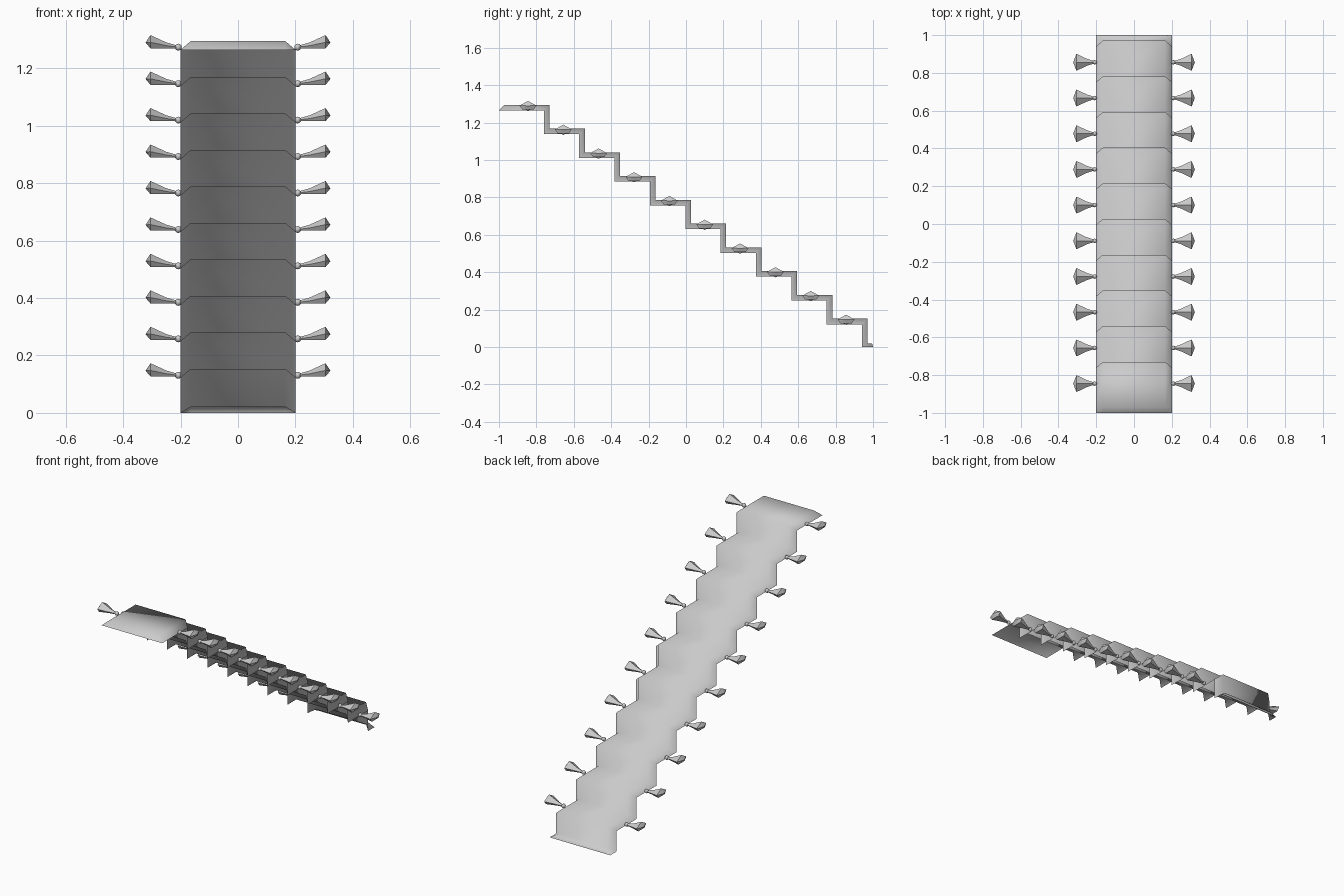
import bpy, bmesh
from mathutils import Matrix

if "Cube" in bpy.data.objects:
    bpy.data.objects.remove(bpy.data.objects["Cube"], do_unlink=True)

STEPS, GOING, RISE = 10, 0.189, 0.127

grey = bpy.data.materials.new("light_grey")
grey.use_nodes = True
grey.diffuse_color = (0.6, 0.6, 0.6, 1)
grey.node_tree.nodes["Principled BSDF"].inputs["Base Color"].default_value = (0.6, 0.6, 0.6, 1)


def finish(bm, name):
    mesh = bpy.data.meshes.new(name)
    bm.to_mesh(mesh)
    bm.free()
    mesh.materials.append(grey)
    obj = bpy.data.objects.new(name, mesh)
    bpy.context.collection.objects.link(obj)
    return obj


def loft(bm, rows):
    rings = [[bm.verts.new(p) for p in row] for row in rows]
    for a, b in zip(rings, rings[1:]):
        n = len(a)
        for i in range(n - 1):
            bm.faces.new((a[i], b[i], b[i + 1], a[i + 1]))
    return rings


# Stair runner: a thin sheet with its long sides turned down
upper = [(-1, 1.265), (-0.97, 1.295)]
lower = [(-1, 1.265), (-0.97, 1.265)]
for i in range(STEPS):
    y, z = -0.73 + i * GOING, 1.295 - i * RISE
    foot = z - RISE if i < STEPS - 1 else 0.02
    upper += [(y, z), (y, foot)]
    lower += [(y - 0.03, z - 0.03), (y - 0.03, max(foot - 0.03, 0))]
upper += [(0.995, 0.02), (1, 0)]
lower += [(0.995, 0), (1, 0)]
bm = bmesh.new()
loft(bm, [[(-0.2, *l), (-0.165, *u), (0.165, *u), (0.2, *l)] for u, l in zip(upper, lower)])
bmesh.ops.remove_doubles(bm, verts=bm.verts, dist=0.0005)
bmesh.ops.recalc_face_normals(bm, faces=bm.faces)
if sum(f.normal.z * f.calc_area() for f in bm.faces) < 0:
    bmesh.ops.reverse_faces(bm, faces=bm.faces)
runner = finish(bm, "stair_runner")
for p in runner.data.polygons:
    p.use_smooth = True

# Flared finials with a small round neck, one at each end of every tread
section = [(0, 0.046), (0.045, 0.021), (0.03, 0), (-0.03, 0), (-0.045, 0.021), (0, 0.046)]


def finial(name, side, y, z):
    bm = bmesh.new()
    rows = []
    for x, wide, tall, lift in ((0.21, 0.13, 0.2, 0), (0.25, 0.42, 0.45, 0), (0.305, 1, 1, 0)):
        rows.append([(x, a * wide, b * tall + lift) for a, b in section])
    rings = loft(bm, rows)
    tip = bm.verts.new((0.322, 0, 0.02))
    for a, b in zip(rings[-1], rings[-1][1:]):
        bm.faces.new((a, tip, b))
    bmesh.ops.remove_doubles(bm, verts=bm.verts, dist=0.0005)
    bmesh.ops.create_uvsphere(bm, u_segments=8, v_segments=6, radius=0.012,
                              matrix=Matrix.Translation((0.208, 0, 0.004)))
    for v in bm.verts:
        v.co = (v.co.x * side, v.co.y + y, v.co.z + z)
    bmesh.ops.recalc_face_normals(bm, faces=bm.faces)
    obj = finish(bm, name)
    bpy.context.view_layer.objects.active = obj
    obj.select_set(True)
    bpy.ops.object.shade_smooth_by_angle(angle=0.8)
    obj.select_set(False)


bpy.ops.object.select_all(action="DESELECT")
for i in range(STEPS):
    for label, side in (("left", 1), ("right", -1)):
        finial(f"{label}_finial_{i + 1}", side, -0.845 + i * GOING, 1.27 - i * RISE)
